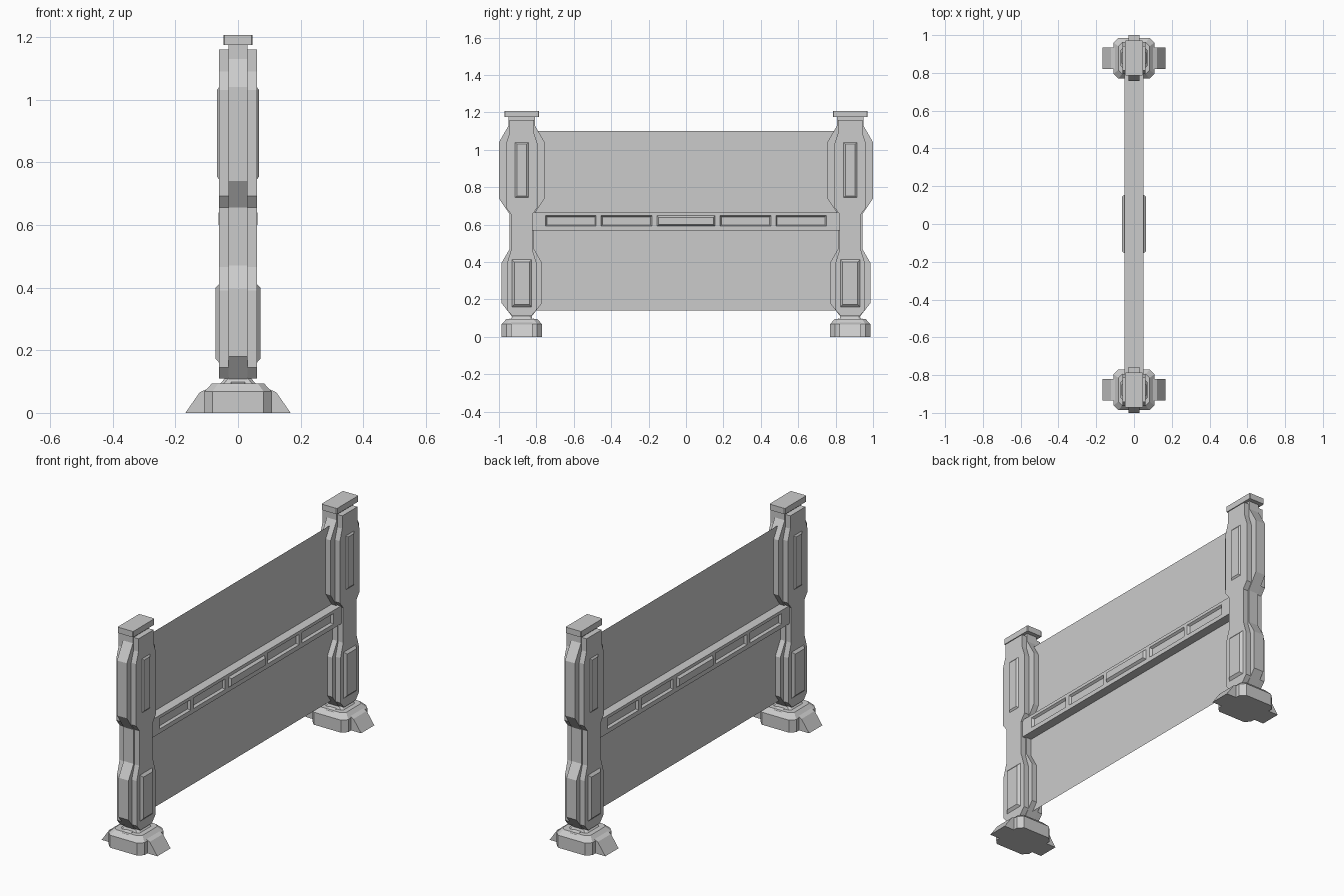
import bpy, bmesh
from mathutils import Vector

if "Cube" in bpy.data.objects:
    bpy.data.objects.remove(bpy.data.objects["Cube"])

PY = 0.878  # post centre distance along y


def finish(name, bm):
    bmesh.ops.recalc_face_normals(bm, faces=bm.faces)
    me = bpy.data.meshes.new(name)
    bm.to_mesh(me)
    bm.free()
    ob = bpy.data.objects.new(name, me)
    bpy.context.collection.objects.link(ob)
    return ob


def loft(name, rings):
    """Closed solid through rings of equal point count."""
    bm = bmesh.new()
    vs = [[bm.verts.new(p) for p in r] for r in rings]
    n = len(vs[0])
    for a, b in zip(vs, vs[1:]):
        for i in range(n):
            j = (i + 1) % n
            bm.faces.new((a[i], a[j], b[j], b[i]))
    bm.faces.new(vs[0])
    bm.faces.new(vs[-1])
    return finish(name, bm)


def slab(name, half, cy, x):
    """Symmetric y/z outline extruded through x."""
    pts = [(cy + w, z) for w, z in half] + [(cy - w, z) for w, z in reversed(half)]
    return loft(name, [[(s, y, z) for y, z in pts] for s in (-x, x)])


def octagon(cx, cy, hx, hy, c, z):
    q = [(hx, hy - c), (hx - c, hy), (c - hx, hy), (-hx, hy - c),
         (-hx, c - hy), (c - hx, -hy), (hx - c, -hy), (hx, c - hy)]
    return [(cx + a, cy + b, z) for a, b in q]


def raised_pad(name, s, cy, hy, z0, z1, x0, x1, b):
    def ring(x, d):
        return [(s * x, cy + i * (hy - d), z) for i, z in
                ((-1, z0 + d), (1, z0 + d), (1, z1 - d), (-1, z1 - d))]
    return loft(name, [ring(x0 - 0.01, 0), ring(x0, 0), ring(x1, b)])


core = [(0.045, 0.085), (0.05, 0.105), (0.108, 0.18), (0.108, 0.395), (0.065, 0.47),
        (0.065, 0.655), (0.122, 0.74), (0.122, 1.04), (0.07, 1.13), (0.07, 1.178)]
plate = [(0.05, 0.11), (0.08, 0.145), (0.08, 0.39), (0.057, 0.465),
         (0.057, 0.655), (0.085, 0.692), (0.085, 1.03), (0.065, 1.09), (0.065, 1.16)]

for side, label in ((-1, "front"), (1, "back")):
    cy = side * PY
    # post: wide thin core with narrower thick plates
    slab(label + "_post_core", core, cy, 0.03)
    slab(label + "_post_plates", plate, cy, 0.06)
    # cap on the post
    loft(label + "_post_cap", [octagon(0, cy, 0.047, 0.093, 0.004, z) for z in (1.175, 1.207)])
    # base pad with sloped shoulder
    loft(label + "_base_pad", [octagon(0, cy, 0.108, 0.108, 0.026, 0),
                               octagon(0, cy, 0.108, 0.108, 0.026, 0.068),
                               octagon(0, cy, 0.083, 0.083, 0.02, 0.094)])
    # pivot block under the post
    loft(label + "_base_pivot", [octagon(0, cy, 0.06, 0.06, 0.012, 0.09),
                                 octagon(0, cy, 0.04, 0.05, 0.01, 0.112)])
    # clips on the shoulder, at both y sides
    for t in (-1, 1):
        y0, y1, y2 = (cy + t * d for d in (0.06, 0.088, 0.102))
        loft(label + "_base_clip", [
            [(-0.03, y0, 0.07), (0.03, y0, 0.07), (0.03, y2, 0.07), (-0.03, y2, 0.07)],
            [(-0.022, y0, 0.098), (0.022, y0, 0.098), (0.022, y1, 0.09), (-0.022, y1, 0.09)]])
    for s in (-1, 1):
        # wedge feet and raised pads on both x sides
        tri = [(0.09, 0), (0.168, 0), (0.122, 0.066), (0.09, 0.08)]
        loft(label + "_wedge_foot", [[(s * x, cy + d, z) for x, z in tri] for d in (-0.057, 0.057)])
        raised_pad(label + "_upper_pad", s, cy, 0.035, 0.745, 1.04, 0.06, 0.067, 0.009)
        raised_pad(label + "_lower_pad", s, cy, 0.053, 0.16, 0.412, 0.06, 0.072, 0.013)

# thin sheet panel
bm = bmesh.new()
bm.faces.new([bm.verts.new((0, y, z)) for y, z in
              ((-0.83, 0.14), (0.83, 0.14), (0.83, 1.1), (-0.83, 1.1))])
finish("sheet_panel", bm)

# middle rail with four pockets and a raised centre on each side
bm = bmesh.new()
bmesh.ops.create_cube(bm, size=1)
for v in bm.verts:
    v.co = Vector((v.co.x * 0.1, v.co.y * 1.68, 0.616 + v.co.z * 0.098))
slots = [(-0.75, -0.48), (-0.455, -0.182), (-0.155, 0.155), (0.182, 0.455), (0.48, 0.75)]
cuts = [((0, y, 0), (0, 1, 0)) for s in slots for y in s] + [((0, 0, z), (0, 0, 1)) for z in (0.591, 0.648)]
for co, no in cuts:
    bmesh.ops.bisect_plane(bm, geom=bm.verts[:] + bm.edges[:] + bm.faces[:], plane_co=co, plane_no=no)
bm.normal_update()
pockets, centre = [], []
for f in bm.faces:
    c = f.calc_center_median()
    if abs(f.normal.x) > 0.9 and 0.591 < c.z < 0.648 and any(a < c.y < b for a, b in slots):
        (centre if abs(c.y) < 0.1 else pockets).append(f)
bmesh.ops.inset_individual(bm, faces=pockets, thickness=0.011, depth=-0.012)
bmesh.ops.inset_individual(bm, faces=centre, thickness=0.013, depth=0.013)
finish("middle_rail", bm)
